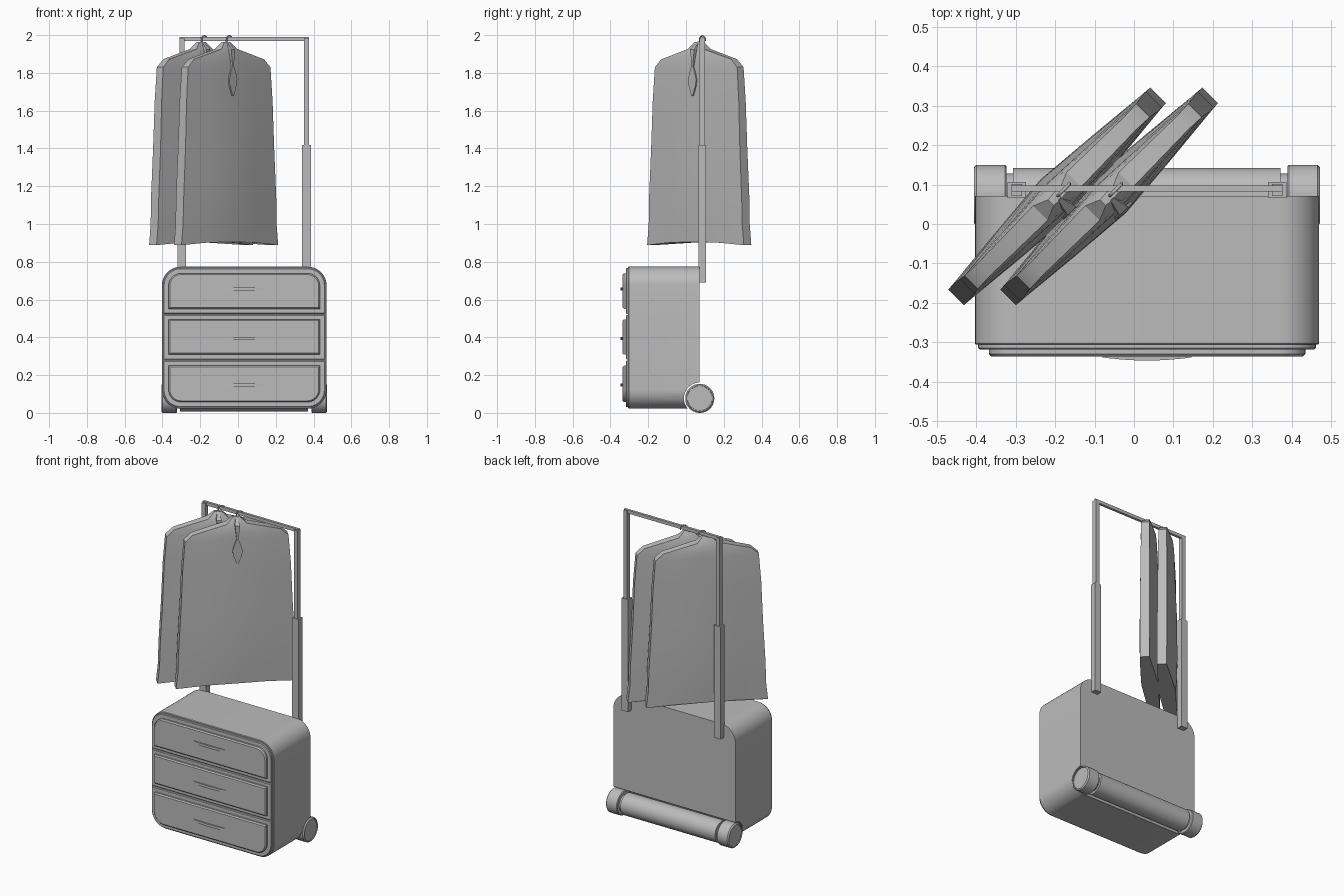
import bpy, bmesh, math
from mathutils import Vector, Matrix

cube = bpy.data.objects.get("Cube")
if cube:
    bpy.data.objects.remove(cube, do_unlink=True)

grey = bpy.data.materials.new("plain grey")
grey.use_nodes = True
grey.diffuse_color = (0.5, 0.5, 0.5, 1)
grey.node_tree.nodes["Principled BSDF"].inputs["Base Color"].default_value = (0.5, 0.5, 0.5, 1)

CX = 0.033          # middle of the case
ROLL_Y, ROLL_Z = 0.073, 0.077


def finish(name, bm, angle=35, smooth=True):
    bmesh.ops.recalc_face_normals(bm, faces=bm.faces)
    mesh = bpy.data.meshes.new(name)
    bm.to_mesh(mesh)
    bm.free()
    mesh.materials.append(grey)
    obj = bpy.data.objects.new(name, mesh)
    bpy.context.collection.objects.link(obj)
    if smooth:
        shade(obj, angle)
    return obj


def shade(obj, angle=35):
    bpy.ops.object.select_all(action='DESELECT')
    obj.select_set(True)
    bpy.context.view_layer.objects.active = obj
    bpy.ops.object.shade_smooth_by_angle(angle=math.radians(angle))


def loft(name, rings, **kw):
    """Skin a list of equal-length rings and cap both ends."""
    bm = bmesh.new()
    rows = [[bm.verts.new(p) for p in ring] for ring in rings]
    n = len(rows[0])
    for a, b in zip(rows, rows[1:]):
        for i in range(n):
            j = (i + 1) % n
            bm.faces.new((a[i], a[j], b[j], b[i]))
    bm.faces.new(rows[0])
    bm.faces.new(rows[-1])
    return finish(name, bm, **kw)


def box(name, x, y, z):
    corners = [(x[0], y[0]), (x[1], y[0]), (x[1], y[1]), (x[0], y[1])]
    return loft(name, [[(a, b, h) for a, b in corners] for h in z], smooth=False)


def rounded(w, z0, z1, top, bottom, steps=10):
    """Outline in x and z with separate top and bottom corner radii."""
    pts = []
    for sx, z, r, start in ((1, z1, top, 0), (-1, z1, top, 90),
                            (-1, z0, bottom, 180), (1, z0, bottom, 270)):
        cz = z - r if z == z1 else z + r
        for i in range(steps + 1 if r else 1):
            a = math.radians(start + 90 * i / steps)
            pts.append((CX + sx * (w - r) + r * math.cos(a) * (r > 0),
                        cz + r * math.sin(a)))
    return pts


def slab(name, w, z0, z1, top, bottom, back, front, edge=0.004):
    """Rounded plate with a small chamfer round its front."""
    full = rounded(w, z0, z1, top, bottom)
    small = rounded(w - edge, z0 + edge, z1 - edge,
                    max(top - edge, 0), max(bottom - edge, 0))
    return loft(name, [[(x, back, z) for x, z in full],
                       [(x, front + edge, z) for x, z in full],
                       [(x, front, z) for x, z in small]])


def lathe_x(name, profile, steps=40):
    """Round part along x from (x, radius) pairs."""
    ring = [math.tau * i / steps for i in range(steps)]
    return loft(name, [[(x, ROLL_Y + r * math.cos(a), ROLL_Z + r * math.sin(a))
                        for a in ring] for x, r in profile])


def tube(name, points, radius):
    curve = bpy.data.curves.new(name, 'CURVE')
    curve.dimensions = '3D'
    curve.bevel_depth = radius
    curve.bevel_resolution = 2
    curve.use_fill_caps = True
    spline = curve.splines.new('POLY')
    spline.points.add(len(points) - 1)
    for p, co in zip(spline.points, points):
        p.co = (*co, 1)
    curve.materials.append(grey)
    obj = bpy.data.objects.new(name, curve)
    bpy.context.collection.objects.link(obj)
    return obj


# Case body with a round channel for the roller
case = slab("case_body", 0.436, 0.022, 0.774, 0.1, 0.1, 0.071, -0.306, 0.003)
cutter = lathe_x("roller_cutter", [(-0.6, 0.084), (0.7, 0.084)])
cutter.hide_render = True
cut = case.modifiers.new("roller_channel", 'BOOLEAN')
cut.object = cutter
cut.solver = 'EXACT'
bpy.context.view_layer.objects.active = case
bpy.ops.object.modifier_apply(modifier=cut.name)
bpy.data.objects.remove(cutter, do_unlink=True)
shade(case)

# Three drawers: surround, raised panel and bowed handle
drawers = (("top", 0.524, 0.766, 0.09, 0),
           ("middle", 0.282, 0.519, 0, 0),
           ("bottom", 0.03, 0.277, 0, 0.09))
for label, z0, z1, top, bottom in drawers:
    slab(label + "_drawer_surround", 0.428, z0, z1, top, bottom, -0.3, -0.318)
    low = z0 + 0.027
    high = z1 - (0.027 if label != "middle" else 0.024)
    slab(label + "_drawer_panel", 0.401, low, high, top * 0.75, bottom * 0.75,
         -0.31, -0.336, 0.007)
    mid = (z0 + z1) / 2 + (0.01 if label == "top" else -0.006)
    arc = [(CX + 0.113 * t / 6, -0.338 - 0.008 * (1 - (t / 6) ** 2)) for t in range(-6, 7)]
    outline = arc + [(CX + 0.113, -0.33), (CX - 0.113, -0.33)]
    loft(label + "_drawer_handle",
         [[(x, y, mid + h) for x, y in outline] for h in (-0.008, 0.008)])

# Roller and its two end wheels
lathe_x("roller", [(-0.307, 0.069), (0.371, 0.069)])
lathe_x("axle", [(-0.35, 0.055), (0.41, 0.055)])
for side, s in (("right", -1), ("left", 1)):
    lathe_x(side + "_wheel", [(CX + s * x, r) for x, r in (
        (0.356, 0.073), (0.36, 0.077), (0.432, 0.077), (0.439, 0.07),
        (0.439, 0.066), (0.435, 0.065))])

# Telescopic rail
for side, s in (("right", -1), ("left", 1)):
    px = CX + s * 0.33
    box(side + "_outer_pole", (px - 0.023, px + 0.023), (0.066, 0.106), (0.69, 1.417))
    box(side + "_inner_pole", (px - 0.013, px + 0.013), (0.071, 0.101), (1.4, 1.985))
box("hanging_rail", (CX - 0.343, CX + 0.343), (0.082, 0.098), (1.97, 1.991))

# Garment bags: height, half width, end half depth, middle half depth
BAG = ((0.888, 0.362, 0.028, 0.05), (1.0, 0.35, 0.028, 0.056),
       (1.13, 0.347, 0.029, 0.06), (1.4, 0.332, 0.028, 0.058),
       (1.65, 0.322, 0.026, 0.047), (1.83, 0.308, 0.024, 0.042),
       (1.872, 0.262, 0.022, 0.04), (1.926, 0.06, 0.026, 0.034),
       (1.964, 0.022, 0.01, 0.012))


def bag_ring(z, w, end, mid):
    ring = []
    for side in (1, -1):
        for t in (-1, -0.5, 0, 0.5, 1):
            f = t * side
            depth = end + (mid - end) * (1 - abs(f)) ** 0.9
            lift = 0.018 * (1 - f * f) if z < 0.9 else 0
            ring.append((f * w, -side * depth, z + lift))
    return ring


for label, bx in (("right", -0.195), ("left", -0.063)):
    place = Matrix.Translation((bx, 0.07, 0)) @ Matrix.Rotation(math.radians(45), 4, 'Z')
    bag = loft(label + "_garment_bag", [bag_ring(*row) for row in BAG], angle=28)
    bag.matrix_world = place
    # Hook looped over the rail
    hook = [(0.003, 0, 1.93), (0.003, 0, 1.975)]
    hook += [(0.024 - 0.021 * math.cos(a), 0, 1.975 + 0.021 * math.sin(a))
             for a in (math.pi * i / 10 for i in range(1, 12))]
    tube(label + "_hanger_hook", hook, 0.004).matrix_world = place
    # Leaf-shaped tag on a tapering cord
    half = [(0.006, 1.835), (0.02, 1.80), (0.03, 1.765), (0.026, 1.735), (0.004, 1.678)]
    leaf = half + [(-x, z) for x, z in reversed(half)]
    tag = loft(label + "_tag", [[(x, y, z) for x, z in leaf] for y in (-0.054, -0.046)],
               smooth=False)
    tag.matrix_world = place
    cord = loft(label + "_tag_cord",
                [[(x * r, y + d * r, z) for x, d in ((-1, -1), (1, -1), (1, 1), (-1, 1))]
                 for y, z, r in ((-0.004, 1.965, 0.005), (-0.038, 1.925, 0.015),
                                 (-0.049, 1.83, 0.004))], smooth=False)
    cord.matrix_world = place
